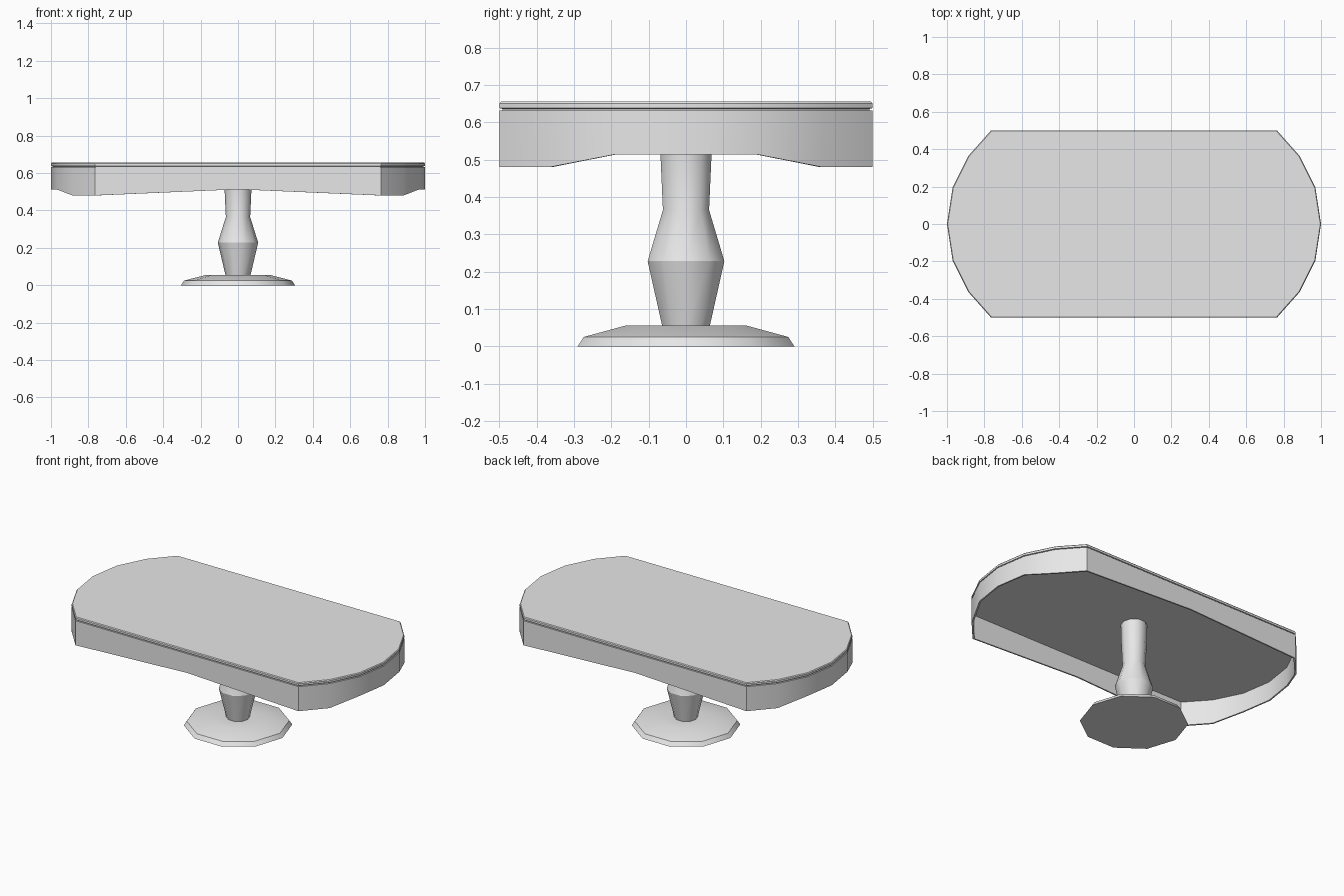
import bpy, bmesh
from math import cos, sin, tau, radians

if "Cube" in bpy.data.objects:
    bpy.data.objects.remove(bpy.data.objects["Cube"], do_unlink=True)

grey = bpy.data.materials.new("plain grey")
grey.use_nodes = True
grey.diffuse_color = (0.8, 0.8, 0.8, 1)
grey.node_tree.nodes["Principled BSDF"].inputs["Base Color"].default_value = (0.8, 0.8, 0.8, 1)


def loft(name, rings, caps=(True, True), closed=False, crease=30, sharp_rings=()):
    """Skin a stack of equal-length point rings."""
    bm = bmesh.new()
    loops = [[bm.verts.new(p) for p in ring] for ring in rings]
    pairs = list(zip(loops, loops[1:])) + ([(loops[-1], loops[0])] if closed else [])
    n = len(loops[0])
    for low, high in pairs:
        for i in range(n):
            j = (i + 1) % n
            bm.faces.new((low[i], low[j], high[j], high[i]))
    if caps[0]:
        bm.faces.new(loops[0][::-1])
    if caps[1]:
        bm.faces.new(loops[-1])
    bmesh.ops.recalc_face_normals(bm, faces=bm.faces)
    for k in sharp_rings:
        for i in range(n):
            bm.edges.get((loops[k][i], loops[k][(i + 1) % n])).smooth = False
    mesh = bpy.data.meshes.new(name)
    bm.to_mesh(mesh)
    bm.free()
    obj = bpy.data.objects.new(name, mesh)
    bpy.context.collection.objects.link(obj)
    mesh.materials.append(grey)
    bpy.ops.object.select_all(action="DESELECT")
    obj.select_set(True)
    bpy.context.view_layer.objects.active = obj
    bpy.ops.object.shade_smooth_by_angle(angle=radians(crease))
    return obj


def lathe(name, profile, sides=10, sharp_rings=()):
    rings = [[(r * cos(tau * i / sides), r * sin(tau * i / sides), z)
              for i in range(sides)] for r, z in profile]
    return loft(name, rings, crease=40, sharp_rings=sharp_rings)


# Table outline: one quarter as (x, y, apron bottom), mirrored to a full loop
quarter = [(1, 0, .513), (.97, .195, .513), (.885, .365, .48), (.765, .5, .48), (0, .5, .513)]
half = quarter + [(-x, y, z) for x, y, z in quarter[-2::-1]]
outline = half + [(x, -y, z) for x, y, z in half[-2:0:-1]]


def ring(inset, z=None):
    return [(x * (1 - inset), y * (1 - 2 * inset), low if z is None else z)
            for x, y, low in outline]


# Table top with a softened edge and a shadow groove beneath
loft("table_top", [ring(.008, .63), ring(.008, .636), ring(0, .638),
                   ring(0, .65), ring(.004, .655)])

# Thin apron, arched along the sides and at both ends
loft("apron", [ring(0), ring(0, .632), ring(.009, .632), ring(.009)],
     caps=(False, False), closed=True)

# Turned pedestal and spreading foot
lathe("pedestal", [(.066, .05), (.108, .228), (.065, .365), (.072, .515), (.075, .632)],
      sharp_rings=(1,))
lathe("foot", [(.305, 0), (.288, .025), (.172, .055), (.06, .05)])
